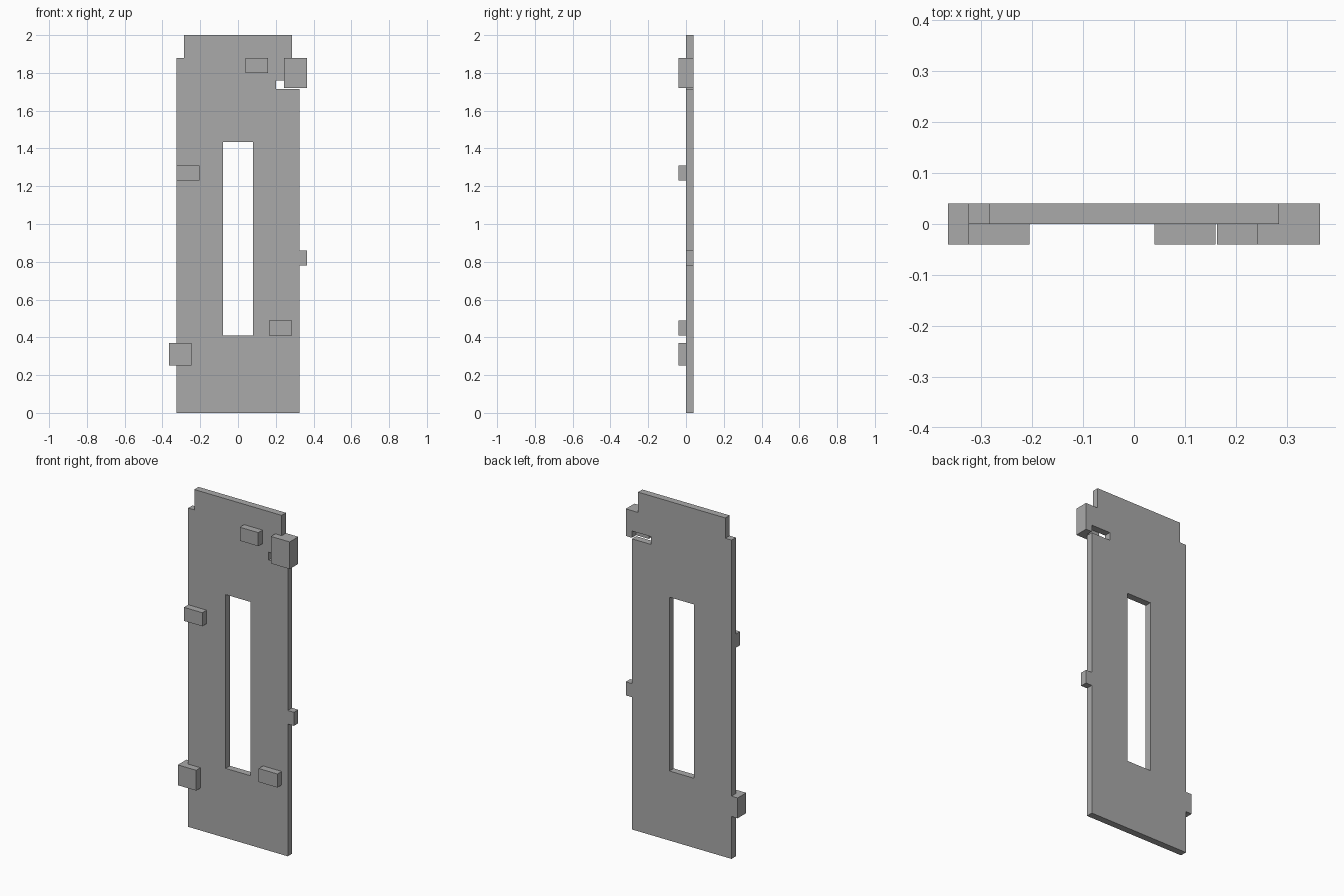
import bpy
import bmesh
from mathutils import Vector

cube = bpy.data.objects.get("Cube")
if cube:
    bpy.data.objects.remove(cube, do_unlink=True)

DEPTH = 0.04   # thickness of the panel and of each raised block

grey = bpy.data.materials.new("plain_grey")
grey.use_nodes = True
colour = (0.4, 0.4, 0.4, 1.0)
grey.diffuse_color = colour
grey.node_tree.nodes["Principled BSDF"].inputs["Base Color"].default_value = colour


def rect(x0, x1, z0, z1):
    return [(x0, z0), (x1, z0), (x1, z1), (x0, z1)]


def plate(name, loops, y0, y1):
    """Fill closed x/z loops (the first is the outline, others are holes) and extrude along y."""
    bm = bmesh.new()
    edges = []
    for loop in loops:
        verts = [bm.verts.new((x, y0, z)) for x, z in loop]
        edges += [bm.edges.new((a, b)) for a, b in zip(verts, verts[1:] + verts[:1])]
    if len(loops) == 1:
        bm.faces.new(verts)
    else:
        bmesh.ops.triangle_fill(bm, edges=edges, use_beauty=True, normal=(0, -1, 0))
    result = bmesh.ops.extrude_face_region(bm, geom=bm.faces[:], use_keep_orig=True)
    moved = [v for v in result["geom"] if isinstance(v, bmesh.types.BMVert)]
    bmesh.ops.translate(bm, verts=moved, vec=Vector((0, y1 - y0, 0)))
    bmesh.ops.recalc_face_normals(bm, faces=bm.faces[:])
    mesh = bpy.data.meshes.new(name)
    bm.to_mesh(mesh)
    bm.free()
    mesh.materials.append(grey)
    obj = bpy.data.objects.new(name, mesh)
    bpy.context.collection.objects.link(obj)
    return obj


# Panel outline: left edge with hinge tab, slot and upper tab, stepped top, right edge with lower tab
W, T, S = 0.325, 0.365, 0.285
outline = [
    (-W, 0), (W, 0), (W, 0.78), (T, 0.78), (T, 0.86), (W, 0.86),
    (W, 1.714), (0.2, 1.714), (0.2, 1.76), (W, 1.76), (W, 1.72), (T, 1.72),
    (T, 1.88), (S, 1.88), (S, 2), (-S, 2), (-S, 1.88), (-W, 1.88),
    (-W, 0.37), (-T, 0.37), (-T, 0.25), (-W, 0.25),
]
window = rect(-0.08, 0.08, 0.41, 1.435)
plate("panel", [outline, window], 0, DEPTH)

# Raised blocks on the front face
blocks = {
    "upper_corner_block": (0.243, T, 1.72, 1.88),
    "upper_block": (0.04, 0.16, 1.8, 1.88),
    "middle_block": (-W, -0.205, 1.23, 1.31),
    "lower_block": (0.163, S, 0.41, 0.49),
    "lower_corner_block": (-T, -0.245, 0.25, 0.37),
}
for name, size in blocks.items():
    plate(name, [rect(*size)], -DEPTH, 0)
